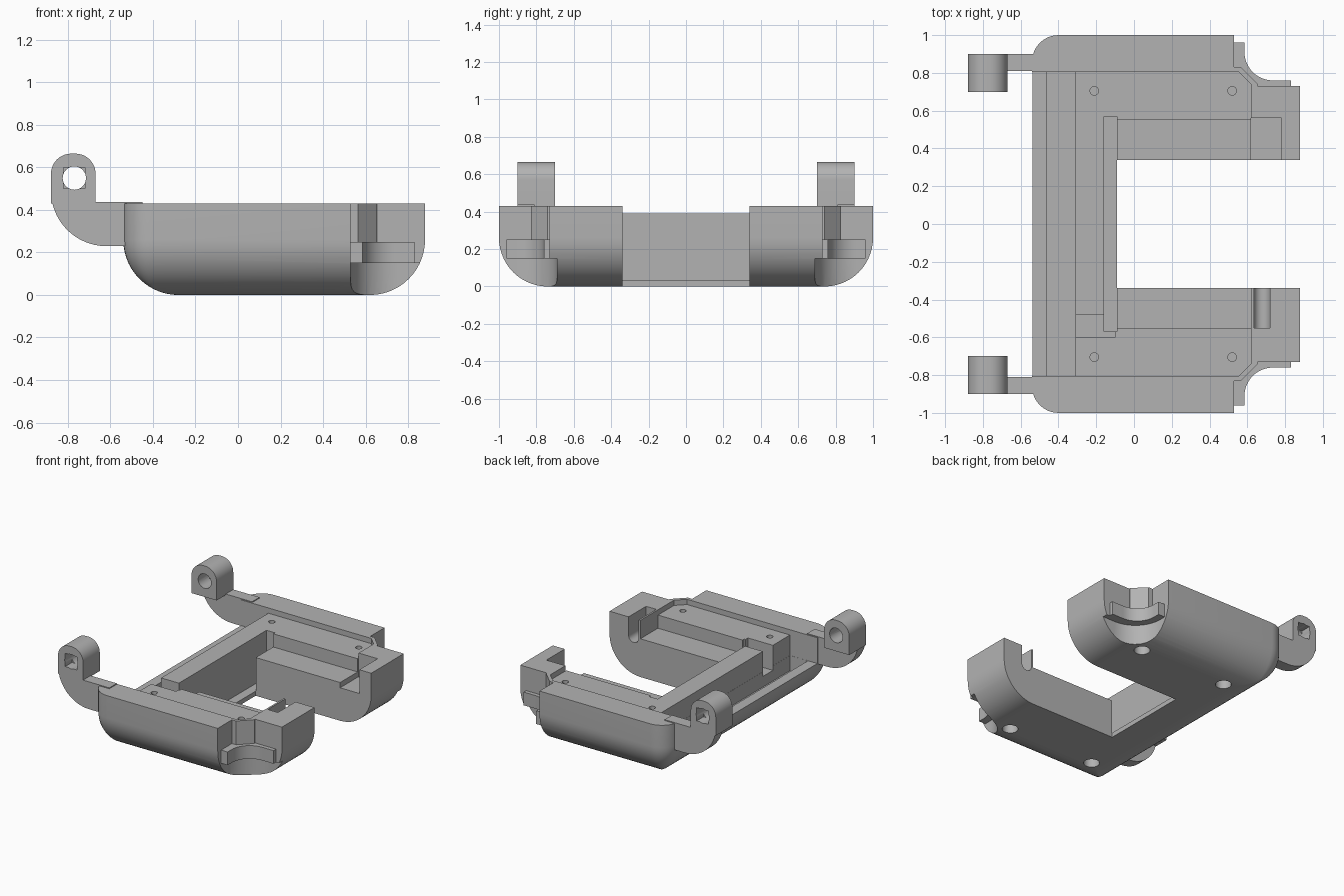
import bpy, bmesh
from math import sin, cos, pi, sqrt, radians
from mathutils import Vector

if "Cube" in bpy.data.objects:
    bpy.data.objects.remove(bpy.data.objects["Cube"], do_unlink=True)

grey = bpy.data.materials.new("plain grey")
grey.use_nodes = True
grey.diffuse_color = (0.45, 0.45, 0.45, 1)
grey.node_tree.nodes["Principled BSDF"].inputs["Base Color"].default_value = (0.45, 0.45, 0.45, 1)


def make(name, bm):
    bmesh.ops.recalc_face_normals(bm, faces=bm.faces)
    me = bpy.data.meshes.new(name)
    bm.to_mesh(me)
    bm.free()
    me.materials.append(grey)
    ob = bpy.data.objects.new(name, me)
    bpy.context.collection.objects.link(ob)
    return ob


def loft(name, rings):
    """Closed skin through rings with equal point counts."""
    bm = bmesh.new()
    loops = [[bm.verts.new(p) for p in ring] for ring in rings]
    n = len(loops[0])
    for lo, hi in zip(loops, loops[1:]):
        for i in range(n):
            j = (i + 1) % n
            bm.faces.new((lo[i], lo[j], hi[j], hi[i]))
    bm.faces.new(loops[0])
    bm.faces.new(loops[-1])
    return make(name, bm)


def prism(name, pts, axis, a, b):
    """Extrude a 2D outline along z (x, y points) or along y (x, z points)."""
    place = {"z": lambda p, h: (p[0], p[1], h), "y": lambda p, h: (p[0], h, p[1])}[axis]
    return loft(name, [[place(p, h) for p in pts] for h in (a, b)])


def arc(cx, cy, r, start, end, n=12):
    return [(cx + r * cos(radians(start + (end - start) * i / n)),
             cy + r * sin(radians(start + (end - start) * i / n))) for i in range(n + 1)]


def circle(cx, cy, r, n=24):
    return arc(cx, cy, r, 0, 360 - 360 / n, n - 1)


def rect(x0, x1, y0, y1):
    return [(x0, y0), (x1, y0), (x1, y1), (x0, y1)]


def cut(ob, pts, axis, a, b):
    tool = prism("cutter", pts, axis, a, b)
    mod = ob.modifiers.new("cut", "BOOLEAN")
    mod.operation, mod.solver, mod.object = "DIFFERENCE", "EXACT", tool
    select(ob)
    bpy.ops.object.modifier_apply(modifier=mod.name)
    bpy.data.objects.remove(tool, do_unlink=True)


def select(ob):
    bpy.ops.object.select_all(action="DESELECT")
    ob.select_set(True)
    bpy.context.view_layer.objects.active = ob


def smooth(ob):
    select(ob)
    bpy.ops.object.shade_smooth_by_angle(angle=radians(30))


def flip(pts, s):
    return [(x, y * s) for x, y in pts]


# Tray body: rounded plan with a large round along the bottom edge
TOP, R = 0.43, 0.26


def plan(d, z):
    r = max(0.14 - d, 0.01)
    x0, x1, y1 = -0.54 + d + r, 0.88 - d - r, 1 - d - r
    pts = (arc(x1, y1, r, 0, 90, 8) + arc(x0, y1, r, 90, 180, 8)
           + arc(x0, -y1, r, 180, 270, 8) + arc(x1, -y1, r, 270, 360, 8))
    return [(x, y, z) for x, y in pts]


rings = []
for i in range(15):
    t = i / 14 * pi / 2
    rings.append(plan(R * (1 - sin(t)), R * (1 - cos(t))))
body = loft("tray_body", rings + [plan(0, TOP)])

# Shallow deck pocket with chamfered corners
deck = [(-0.31, -0.805), (0.555, -0.805), (0.62, -0.74),
        (0.62, 0.74), (0.555, 0.805), (-0.31, 0.805)]
cut(body, deck, "z", 0.39, 1)
# Low outer wall and trough behind the cross bar
cut(body, rect(-0.7, -0.309, -0.805, 0.805), "z", 0.235, 1)
cut(body, rect(-0.46, -0.31, -0.804, 0.804), "z", 0.12, 1)
# Open centre with a thin lip at the bar
cut(body, rect(-0.09, 1, -0.34, 0.34), "z", -1, 1)
cut(body, rect(-0.16, -0.089, -0.57, 0.57), "z", 0.035, 1)
# Cable channel through the bar
cut(body, rect(-0.33, -0.1, -0.6, -0.48), "z", 0.2, 1)

for s in (1, -1):
    # Lower shelf along the inside of each arm
    cut(body, flip(rect(-0.1, 0.621, 0.3, 0.55), s), "z", 0.29, 1)
    # Corner notch: upper recess, curved ledge, round lower recess
    cut(body, flip([(0.53, 1.1), (0.53, 0.83), (0.565, 0.83), (0.655, 0.74),
                    (0.655, 0.73), (1, 0.73), (1, 1.1)], s), "z", 0.25, 1)
    ledge = ([(0.53, 1.1), (0.53, 0.96), (0.585, 0.96)] + arc(0.735, 0.91, 0.15, 180, 270)
             + [(0.83, 0.76), (0.83, 0.73), (1, 0.73), (1, 1.1)])
    cut(body, flip(ledge, s), "z", 0.149, 0.251)
    lower = [(0.53, 1.1)] + arc(0.75, 0.91, 0.22, 180, 270) + [(1, 0.69), (1, 1.1)]
    cut(body, flip(lower, s), "z", -1, 0.15)
    # Screw holes: small pilots above, wide bores below
    for x in (-0.21, 0.52):
        cut(body, circle(x, 0.705 * s, 0.023, 16), "z", 0.33, 1)
        cut(body, circle(x, 0.705 * s, 0.055), "z", -1, 0.25)

# Cable slots in the end blocks: one square, one round-bottomed
cut(body, rect(0.619, 0.78, 0.3, 0.56), "z", 0.25, 1)
cut(body, [(0.72, 1), (0.635, 1)] + arc(0.6775, 0.29, 0.0425, 180, 360), "y", -0.55, -0.3)
smooth(body)

# Hinges: curved bracket plus a pierced lug on each side
for s, side in ((1, "back"), (-1, "front")):
    bracket = ([(-0.45, 0.437), (-0.88, 0.437)] + arc(-0.62, 0.49, 0.26, 192, 270)
               + [(-0.45, 0.23)])
    smooth(prism(side + "_hinge_bracket", bracket, "y", 0.81 * s, 0.9 * s))
    outline = ([(-0.88, 0.43), (-0.67, 0.43)] + arc(-0.765, 0.57, 0.095, 0, 90)
               + arc(-0.785, 0.57, 0.095, 90, 180))
    lug = prism(side + "_hinge_lug", outline, "y", 0.7 * s, 0.9 * s)
    cut(lug, circle(-0.77, 0.55, 0.055), "y", 0.6 * s, 1 * s)
    cut(lug, rect(-0.82, -0.72, 0.5, 0.6), "y", 0.82 * s, 1 * s)
    smooth(lug)
